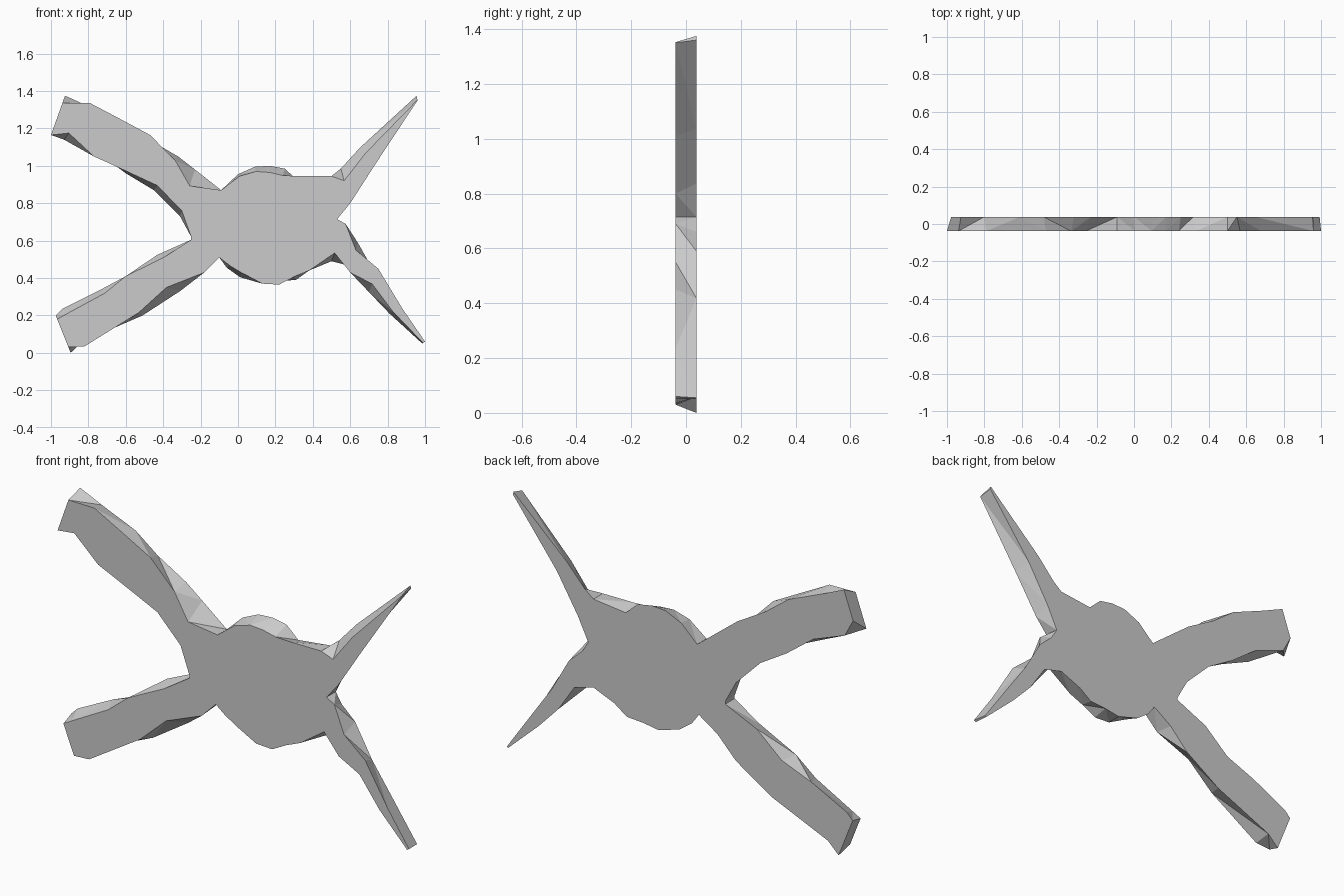
import bpy, bmesh
from mathutils import Vector

if "Cube" in bpy.data.objects:
    bpy.data.objects.remove(bpy.data.objects["Cube"])

HALF = 0.038  # half thickness of the flat figure


def slab(name, front, back, strips=None):
    """Closed faceted slab between a front and a back outline in the xz plane."""
    bm = bmesh.new()
    f = [bm.verts.new((p.x, -HALF, p.y)) for p in front]
    b = [bm.verts.new((p.x, HALF, p.y)) for p in back]
    n = len(f)
    for i in range(n):
        j = (i + 1) % n
        bm.faces.new((f[i], f[j], b[j], b[i]))
    bm.faces.new(f[::-1])
    bm.faces.new(b)
    bmesh.ops.recalc_face_normals(bm, faces=bm.faces)
    bmesh.ops.triangulate(bm, faces=bm.faces)
    mesh = bpy.data.meshes.new(name)
    bm.to_mesh(mesh)
    bm.free()
    obj = bpy.data.objects.new(name, mesh)
    bpy.context.collection.objects.link(obj)


def inset(p, target, amount):
    """Front and back copies of p; + insets the front edge, - the back edge."""
    return p.lerp(target, max(amount, 0)), p.lerp(target, max(-amount, 0))


def limb(name, stations):
    """Each station: upper x, z, lower x, z, upper inset, lower inset."""
    upper, lower = [], []
    for xu, zu, xl, zl, iu, il in stations:
        u, l = Vector((xu, zu)), Vector((xl, zl))
        upper.append(inset(u, l, iu))
        lower.append(inset(l, u, il))
    loop = upper + lower[::-1]
    slab(name, [p[0] for p in loop], [p[1] for p in loop])


# Central body: x, z, inset toward the middle
body = [
    (-.09, .87, 0), (0, .955, .04), (.09, .995, .08), (.17, 1.0, .11),
    (.25, .985, .12), (.33, .945, -.08), (.50, .945, 0), (.53, .715, 0),
    (.38, .44, 0), (.31, .39, .06), (.22, .365, -.06), (.13, .37, 0),
    (.01, .405, .08), (-.06, .455, .06), (-.10, .51, 0), (-.25, .605, 0),
    (-.25, .62, 0), (-.235, .835, 0)]
body = body[:-1]
centre = Vector((.16, .68))
pairs = [inset(Vector((x, z)), centre, i) for x, z, i in body]
slab("body", [p[0] for p in pairs], [p[1] for p in pairs])

# Four limbs, each from the body outward
limb("upper_left_limb", [
    (-.09, .87, -.25, .62, 0, 0),
    (-.23, .98, -.31, .73, .35, .12),
    (-.32, 1.05, -.45, .87, .12, .14),
    (-.47, 1.165, -.60, .96, -.10, .05),
    (-.61, 1.24, -.77, 1.05, 0, -.12),
    (-.79, 1.335, -.93, 1.14, -.08, .18),
    (-.925, 1.375, -1.0, 1.165, .18, -.30)])
limb("lower_left_limb", [
    (-.25, .605, -.10, .51, 0, 0),
    (-.43, .525, -.18, .43, .14, -.10),
    (-.60, .41, -.31, .33, -.10, .25),
    (-.74, .335, -.51, .20, .12, .10),
    (-.94, .235, -.82, .035, .15, -.12),
    (-.975, .20, -.895, .0, .10, .15)])
limb("upper_right_limb", [
    (.50, .945, .53, .715, 0, 0),
    (.55, .985, .60, .80, .35, -.20),
    (.65, 1.095, .735, 1.01, .35, -.30),
    (.955, 1.375, .96, 1.35, .9, -.4)])
limb("lower_right_limb", [
    (.53, .715, .38, .44, 0, 0),
    (.575, .69, .50, .49, -.15, .22),
    (.64, .59, .60, .43, .25, -.20),
    (.75, .45, .70, .325, -.25, .35),
    (.88, .235, .81, .21, -.15, .30),
    (1.0, .06, .985, .05, -.5, .3)])
